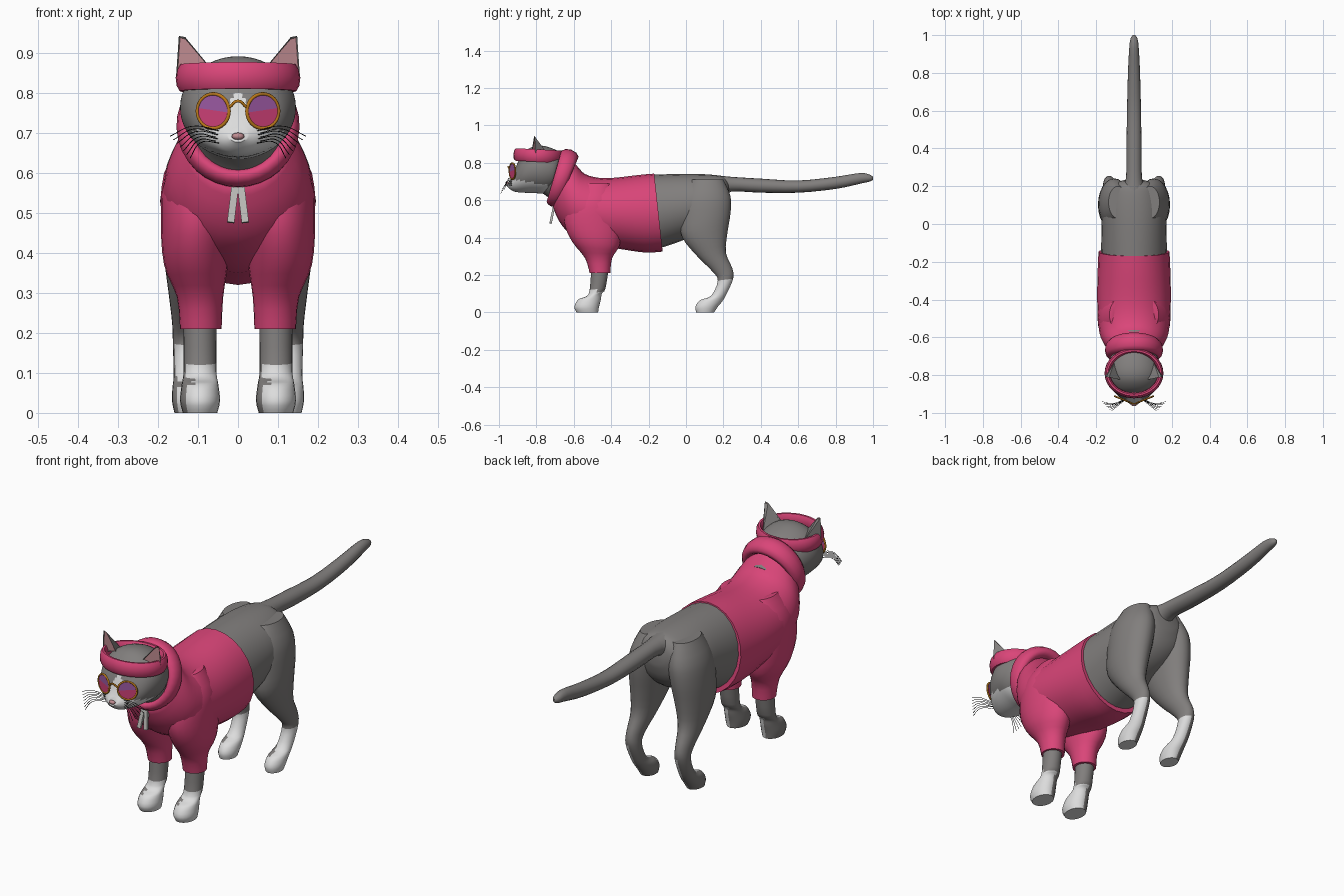
import bpy, bmesh, math
from mathutils import Vector, Matrix

cube = bpy.data.objects.get("Cube")
if cube:
    bpy.data.objects.remove(cube)


def material(name, r, g, b):
    m = bpy.data.materials.new(name)
    m.use_nodes = True
    m.diffuse_color = (r, g, b, 1)
    m.node_tree.nodes["Principled BSDF"].inputs["Base Color"].default_value = (r, g, b, 1)
    return m


GREY = material("grey fur", .22, .21, .205)
WHITE = material("white fur", .72, .72, .72)
PINK = material("pink cloth", .7, .06, .19)
SKIN = material("ear pink", .52, .26, .28)
GOLD = material("gold frame", .5, .19, .01)
ROSE = material("rose lens", .6, .05, .18)
PURPLE = material("purple lens", .33, .1, .36)
BLACK = material("black whisker", .01, .01, .01)
CORD = material("cord grey", .5, .5, .48)


def finish(name, bm, mats, rule=None, angle=50):
    bmesh.ops.recalc_face_normals(bm, faces=bm.faces)
    bm.normal_update()
    if rule:
        for f in bm.faces:
            f.material_index = int(rule(f.calc_center_median(), f.normal))
    mesh = bpy.data.meshes.new(name)
    bm.to_mesh(mesh)
    bm.free()
    ob = bpy.data.objects.new(name, mesh)
    bpy.context.collection.objects.link(ob)
    for m in mats:
        mesh.materials.append(m)
    bpy.ops.object.select_all(action='DESELECT')
    ob.select_set(True)
    bpy.context.view_layer.objects.active = ob
    bpy.ops.object.shade_smooth_by_angle(angle=math.radians(angle))
    return ob


def bridge(bm, rings, closed=False):
    n = len(rings[0])
    for i in range(len(rings) - (not closed)):
        a, b = rings[i], rings[(i + 1) % len(rings)]
        for j in range(n):
            k = (j + 1) % n
            bm.faces.new((a[j], a[k], b[k], b[j]))


def loft(name, rows, mats, rule=None, side=1, steps=3, n=24):
    """Each row: y, z of one edge, y, z of the opposite edge, half width, centre x."""
    rows = [Vector(r if len(r) == 6 else (*r, 0)) for r in rows]
    smooth = []
    for i in range(len(rows) - 1):
        p0, p1, p2 = rows[max(i - 1, 0)], rows[i], rows[i + 1]
        p3 = rows[min(i + 2, len(rows) - 1)]
        for s in range(steps):
            t = s / steps
            smooth.append(.5 * (2 * p1 + (p2 - p0) * t + (2 * p0 - 5 * p1 + 4 * p2 - p3) * t * t
                                + (3 * p1 - p0 - 3 * p2 + p3) * t ** 3))
    smooth.append(rows[-1])
    bm = bmesh.new()
    rings = []
    for ya, za, yb, zb, w, x in smooth:
        ring = []
        for j in range(n):
            a = math.tau * j / n
            c, s = math.cos(a), math.sin(a)
            ring.append(bm.verts.new((side * x + w * s, (ya + yb + (ya - yb) * c) / 2,
                                      (za + zb + (za - zb) * c) / 2)))
        rings.append(ring)
    bridge(bm, rings)
    bm.faces.new(rings[0])
    bm.faces.new(rings[-1])
    return finish(name, bm, mats, rule)


def cloth_ring(name, centre, rx, v, radial, width, bulge=0):
    """Soft oval loop; v points from the centre to its top or front."""
    centre, v, u = Vector(centre), Vector(v), Vector((rx, 0, 0))
    normal = u.cross(v).normalized()
    bm = bmesh.new()
    rings = []
    for i in range(32):
        a = math.tau * i / 32
        out = u * math.cos(a) + v * math.sin(a)
        k = 1 + bulge * math.sin(a)
        rings.append([bm.verts.new(centre + out + out.normalized() * radial * k * math.cos(b)
                                   + normal * width * k * math.sin(b))
                      for b in (math.tau * j / 10 for j in range(10))])
    bridge(bm, rings, True)
    finish(name, bm, [PINK])


def wire(name, points, radius, mat):
    cu = bpy.data.curves.new(name, 'CURVE')
    cu.dimensions = '3D'
    cu.bevel_depth = radius
    cu.bevel_resolution = 1
    cu.resolution_u = 6
    sp = cu.splines.new('BEZIER')
    sp.bezier_points.add(len(points) - 1)
    for bp, p in zip(sp.bezier_points, points):
        bp.co = p
        bp.handle_left_type = bp.handle_right_type = 'AUTO'
    cu.materials.append(mat)
    bpy.context.collection.objects.link(bpy.data.objects.new(name, cu))


# Trunk, tail and neck
loft("hind_body", [(-.2, .735, -.15, .34, .175), (-.05, .74, -.03, .38, .172),
                   (.06, .74, .06, .42, .168), (.15, .735, .15, .46, .15),
                   (.2, .725, .21, .52, .12), (.225, .7, .235, .6, .06)], [GREY])
loft("tail", [(.15, .735, .2, .6, .07), (.24, .725, .24, .645, .043), (.4, .715, .4, .64, .04),
              (.6, .705, .6, .64, .037), (.8, .725, .8, .66, .032), (.93, .745, .94, .69, .025),
              (.98, .737, .985, .7, .018), (1, .725, 1, .71, .006)], [GREY], n=16)
loft("neck", [(-.56, .76, -.66, .52, .11), (-.66, .84, -.72, .6, .115),
              (-.75, .86, -.78, .645, .11)], [GREY])

# Sweater and its rolled hood
loft("sweater", [(-.17, .742, -.125, .325, .188), (-.25, .735, -.22, .32, .192),
                 (-.38, .72, -.36, .34, .195), (-.47, .72, -.5, .36, .192),
                 (-.54, .74, -.62, .42, .182), (-.58, .78, -.68, .49, .16),
                 (-.62, .82, -.71, .56, .128)], [PINK])
cloth_ring("hood", (0, -.668, .713), .128, (0, .045, .127), .026, .042, .2)
cloth_ring("headband", (0, -.79, .838), .141, (0, -.118, .006), .015, .035)


# Legs, with white socks on the lit-coat side
def sock(height):
    return lambda c, n: c.z < height and not (n.x < -.1 and n.y > -.5)


for side, label in ((1, "left"), (-1, "right")):
    loft(label + "_front_leg", [(-.585, 0, -.47, 0, .043, .095), (-.597, .03, -.465, .03, .05, .095),
                                (-.575, .07, -.455, .07, .046, .095),
                                (-.535, .085, -.45, .1, .042, .095),
                                (-.515, .12, -.43, .13, .041, .095),
                                (-.505, .26, -.41, .26, .042, .095)],
         [GREY, WHITE], sock(.115), side)
    loft(label + "_sleeve", [(-.515, .21, -.405, .21, .052, .093), (-.54, .29, -.395, .29, .058, .095),
                             (-.61, .38, -.355, .36, .08, .105), (-.65, .48, -.34, .48, .09, .103),
                             (-.63, .6, -.36, .6, .09, .095), (-.56, .69, -.4, .69, .05, .08)],
         [PINK], None, side)
    loft(label + "_hind_leg", [(.055, 0, .15, 0, .036, .123), (.05, .03, .17, .03, .042, .123),
                               (.075, .065, .195, .06, .04, .124), (.135, .09, .218, .1, .034, .127),
                               (.17, .17, .252, .18, .033, .13), (.14, .22, .248, .235, .035, .13),
                               (.06, .3, .213, .32, .05, .125), (-.02, .4, .222, .43, .07, .118),
                               (-.03, .5, .238, .53, .08, .11), (-.02, .62, .238, .62, .078, .1),
                               (.03, .71, .2, .71, .05, .085)],
         [GREY, WHITE], sock(.175), side)


# Head with white muzzle and blaze
def face_mask(c, n):
    cheek = c.y < -.72 and c.z < .69 - .18 * (c.y + .8)
    blaze = c.y < -.86 and c.z < .8 and abs(c.x) < .01 + (.8 - c.z) * .4
    return blaze or (cheek and c.z < .72)


loft("head", [(-.66, .83, -.70, .66, .09), (-.69, .865, -.72, .645, .125),
              (-.76, .89, -.76, .635, .143), (-.82, .886, -.81, .638, .142),
              (-.87, .85, -.87, .64, .121), (-.9, .80, -.915, .645, .086),
              (-.92, .745, -.94, .658, .054), (-.935, .715, -.96, .677, .024)],
     [GREY, WHITE], face_mask, steps=5, n=48)

bm = bmesh.new()
bmesh.ops.create_uvsphere(bm, u_segments=12, v_segments=8, radius=1,
                          matrix=Matrix.Translation((0, -.955, .692)) @ Matrix.Diagonal((.016, .01, .009, 1)))
finish("nose", bm, [SKIN])

for side, label in ((1, "left"), (-1, "right")):
    # Ear: leaning wedge with an inset pink front
    bm = bmesh.new()
    inner, outer, back, tip_a, tip_b = [bm.verts.new((side * x, y, z)) for x, y, z in (
        (.07, -.825, .865), (.155, -.805, .84), (.105, -.735, .84), (.132, -.812, .94), (.148, -.81, .943))]
    front = bm.faces.new((inner, outer, tip_b, tip_a))
    for f in ((outer, back, tip_b), (back, tip_a, tip_b), (back, inner, tip_a), (inner, back, outer)):
        bm.faces.new(f)
    bmesh.ops.recalc_face_normals(bm, faces=bm.faces)
    bmesh.ops.inset_individual(bm, faces=[front], thickness=.004, depth=-.004)
    front.material_index = 1
    finish(label + "_ear", bm, [GREY, SKIN], angle=30)

    # Two-tone round lens in a gold rim
    place = (Matrix.Translation((side * .062, -.928, .755)) @ Matrix.Rotation(side * math.radians(22), 4, 'Z')
             @ Matrix.Rotation(math.pi / 2, 4, 'X'))
    bm = bmesh.new()
    bmesh.ops.create_cone(bm, cap_ends=True, segments=32, radius1=.043, radius2=.043, depth=.004, matrix=place)
    bmesh.ops.bisect_plane(bm, geom=bm.verts[:] + bm.edges[:] + bm.faces[:],
                           plane_co=(side * .062, 0, .757), plane_no=(-.15 * side, 0, 1))
    finish(label + "_lens", bm, [ROSE, PURPLE],
           lambda c, n: c.z - .757 > .15 * (side * c.x - .062))
    bpy.ops.mesh.primitive_torus_add(major_radius=.043, minor_radius=.0045, major_segments=32, minor_segments=8)
    rim = bpy.context.object
    rim.name = label + "_rim"
    rim.matrix_world = place
    rim.data.materials.append(GOLD)
    bpy.ops.object.shade_smooth()

    # Whiskers fan out and droop
    for i in range(7):
        t = i / 6
        x, z = .045 + .012 * (i % 2), .675 + .03 * t
        wire(f"{label}_whisker_{i + 1}", [(side * x, -.93, z),
                                         (side * (.095 + .02 * t), -.95 - .02 * (1 - t), z + .012 * t),
                                         (side * (.12 + .05 * t), -.94 - .05 * (1 - t), .637 + .055 * t)],
             .0011, BLACK)

    # Hanging hood cord
    bm = bmesh.new()
    bmesh.ops.create_cube(bm, size=1, matrix=Matrix.Translation((side * .013, -.715, .52))
                          @ Matrix.Rotation(-side * .12, 4, 'Y') @ Matrix.Rotation(-.2, 4, 'X')
                          @ Matrix.Diagonal((.018, .012, .09, 1)))
    finish(label + "_cord", bm, [CORD], angle=30)

wire("bridge", [(-.021, -.945, .765), (0, -.952, .78), (.021, -.945, .765)], .004, GOLD)
